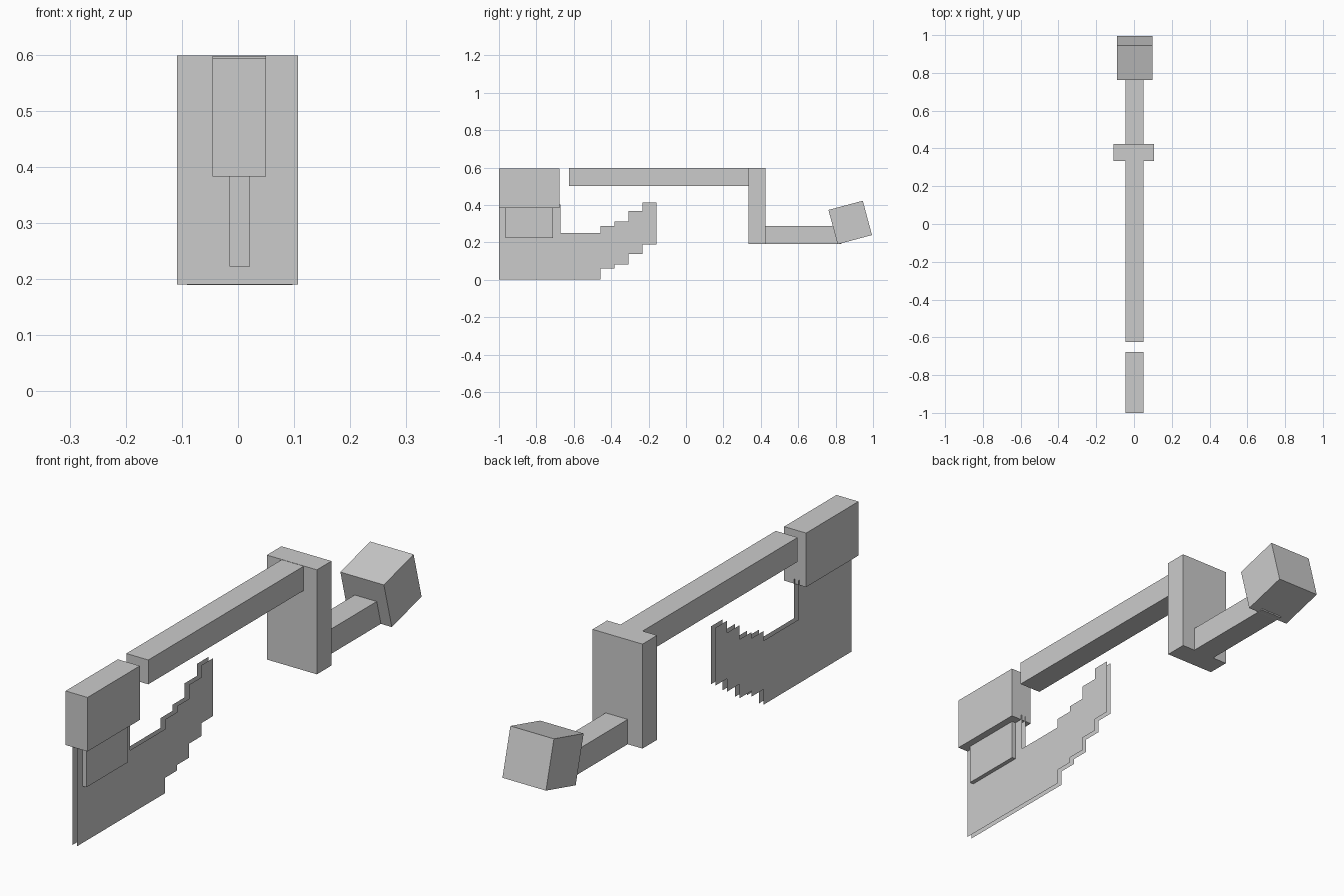
import bpy
from math import radians

if "Cube" in bpy.data.objects:
    bpy.data.objects.remove(bpy.data.objects["Cube"], do_unlink=True)

grey = bpy.data.materials.new("light_grey")
grey.use_nodes = True
colour = (0.6, 0.6, 0.6, 1)
grey.diffuse_color = colour
grey.node_tree.nodes["Principled BSDF"].inputs["Base Color"].default_value = colour


def box(name, xs, ys, zs, tilt=0):
    """Box spanning the given ranges, tilted about its own x axis."""
    spans = (xs, ys, zs)
    bpy.ops.mesh.primitive_cube_add(
        size=1, location=[sum(s) / 2 for s in spans], rotation=(radians(tilt), 0, 0))
    ob = bpy.context.object
    ob.name = name
    ob.scale = [s[1] - s[0] for s in spans]
    ob.data.materials.append(grey)
    return ob


def sheet(name, x, outline):
    """Flat upright sheet with a (y, z) outline."""
    mesh = bpy.data.meshes.new(name)
    mesh.from_pydata([(x, y, z) for y, z in outline], [], [range(len(outline))])
    mesh.materials.append(grey)
    ob = bpy.data.objects.new(name, mesh)
    bpy.context.collection.objects.link(ob)


BAR = (-0.045, 0.05)

# Front head and the small core below it
box("front_block", BAR, (-1, -0.677), (0.383, 0.594))
box("core_block", (-0.015, 0.021), (-0.965, -0.71), (0.222, 0.39))

# Long upper bar, upright plate and lower rear arm
box("long_bar", BAR, (-0.625, 0.34), (0.502, 0.597))
box("upright_plate", (-0.109, 0.107), (0.334, 0.424), (0.19, 0.598))
box("rear_arm", BAR, (0.42, 0.832), (0.19, 0.287))

# Tilted cube at the rear end
box("rear_cube", (-0.091, 0.097), (0.783, 0.973), (0.211, 0.401), tilt=15)

# Stepped twin sheets: (end y, bottom z, top z) of each step
steps = [(-0.672, 0, 0.402), (-0.457, 0, 0.25), (-0.382, 0.06, 0.288),
         (-0.307, 0.082, 0.312), (-0.232, 0.137, 0.367), (-0.159, 0.188, 0.414)]
lower, upper, start = [], [], -1
for end, bottom, top in steps:
    lower += [(start, bottom), (end, bottom)]
    upper += [(start, top), (end, top)]
    start = end
# drop the repeated point where the first two steps share a bottom edge
del lower[1:3]
outline = lower + upper[::-1]
sheet("right_stepped_sheet", -0.0155, outline)
sheet("left_stepped_sheet", 0.004, outline)
